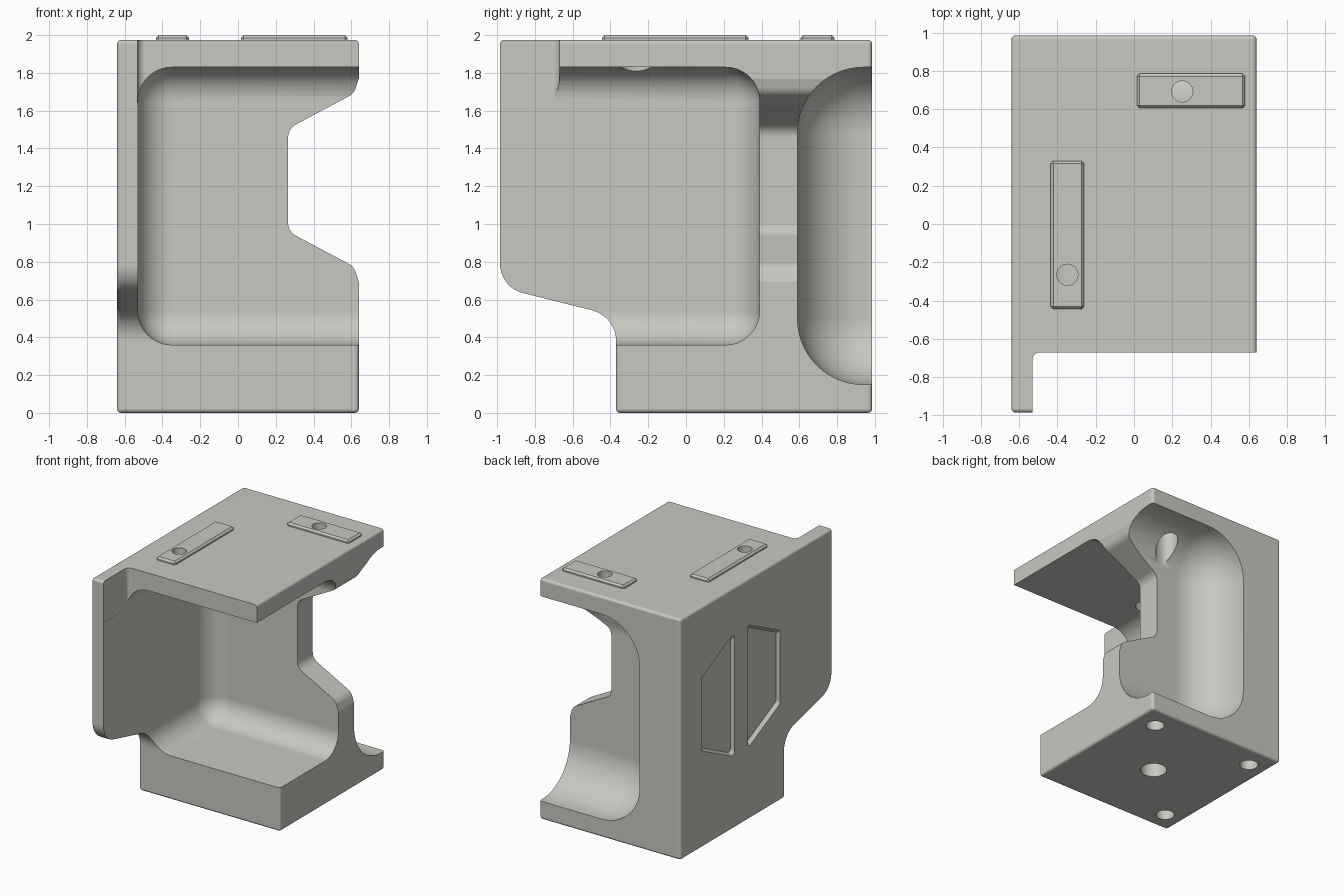
import bpy, bmesh, math
from mathutils import Vector

if "Cube" in bpy.data.objects:
    bpy.data.objects.remove(bpy.data.objects["Cube"])

grey = bpy.data.materials.new("light_grey")
grey.diffuse_color = (0.58, 0.58, 0.54, 1)
grey.use_nodes = True
grey.node_tree.nodes["Principled BSDF"].inputs["Base Color"].default_value = grey.diffuse_color


def make(name, bm):
    bmesh.ops.recalc_face_normals(bm, faces=bm.faces)
    me = bpy.data.meshes.new(name)
    bm.to_mesh(me)
    bm.free()
    me.materials.append(grey)
    ob = bpy.data.objects.new(name, me)
    bpy.context.collection.objects.link(ob)
    return ob


def bevel_sharp(bm, width, segments):
    edges = [e for e in bm.edges if e.calc_face_angle(0) > 0.6]
    bmesh.ops.bevel(bm, geom=edges, offset=width, segments=segments,
                    profile=0.5, affect='EDGES')


def rounded(corners, n=9):
    """Outline from (a, b, radius) corners."""
    out = []
    for i, (a, b, r) in enumerate(corners):
        p = Vector((a, b))
        if r == 0:
            out.append(p)
            continue
        u = (Vector(corners[i - 1][:2]) - p).normalized()
        v = (Vector(corners[(i + 1) % len(corners)][:2]) - p).normalized()
        th = u.angle(v)
        c = p + (u + v).normalized() * (r / math.sin(th / 2))
        d = r / math.tan(th / 2)
        s, e, phi = p + u * d - c, p + v * d - c, math.pi - th
        for k in range(n + 1):
            t = k / n
            out.append(c + (s * math.sin((1 - t) * phi) + e * math.sin(t * phi)) / math.sin(phi))
    return out


def prism(name, corners, axis, lo, hi, taper=1.0, bevel=0):
    """Extrude an outline along an axis, optionally tapering the far end."""
    pts = rounded(corners)
    mid = sum(pts, Vector((0, 0))) / len(pts)
    place = {'x': lambda p, t: (t, p.x, p.y),
             'y': lambda p, t: (p.x, t, p.y),
             'z': lambda p, t: (p.x, p.y, t)}[axis]
    bm = bmesh.new()
    v0 = [bm.verts.new(place(p, lo)) for p in pts]
    v1 = [bm.verts.new(place(mid + (p - mid) * taper, hi)) for p in pts]
    bm.faces.new(v0)
    bm.faces.new(v1[::-1])
    for i in range(len(pts)):
        j = (i + 1) % len(pts)
        bm.faces.new((v0[i], v1[i], v1[j], v0[j]))
    bmesh.ops.recalc_face_normals(bm, faces=bm.faces)
    if bevel:
        bevel_sharp(bm, bevel, 4)
    return make(name, bm)


def box(name, lo, hi, radius, segments):
    """Box with all edges rounded."""
    bm = bmesh.new()
    bmesh.ops.create_cube(bm, size=1)
    for v in bm.verts:
        v.co = Vector([hi[i] if v.co[i] > 0 else lo[i] for i in range(3)])
    bevel_sharp(bm, radius, segments)
    return make(name, bm)


def rod(x, y, z0, z1, r):
    bm = bmesh.new()
    bmesh.ops.create_cone(bm, cap_ends=True, segments=40, radius1=r, radius2=r, depth=z1 - z0)
    bmesh.ops.translate(bm, verts=bm.verts, vec=(x, y, (z0 + z1) / 2))
    return make("hole_cutter", bm)


def cut(ob, cutter, keep=False):
    bpy.context.view_layer.objects.active = ob
    m = ob.modifiers.new("cut", 'BOOLEAN')
    m.operation, m.solver, m.object = 'DIFFERENCE', 'EXACT', cutter
    bpy.ops.object.modifier_apply(modifier=m.name)
    if not keep:
        bpy.data.objects.remove(cutter)


# Main bracket body: side outline extruded across the width
body = prism("bracket_body", [(-0.37, 0, 0), (0.985, 0, 0), (0.985, 1.975, 0),
                              (-0.985, 1.975, 0), (-0.985, 0.665, 0.16), (-0.37, 0.512, 0.17)],
             'x', -0.64, 0.64, bevel=0.022)

# Space in front of the top plate, leaving the side wing
cut(body, prism("wing_cutter", [(-0.531, -1.5, 0), (1.2, -1.5, 0), (1.2, -0.67, 0),
                                (-0.531, -0.67, 0.04)], 'z', 1.64, 2.4))
# Front and rear cavities with generous inner fillets
cut(body, box("front_cavity_cutter", (-0.53, -1.7, 0.36), (1.5, 0.39, 1.83), 0.18, 10))
cut(body, box("rear_cavity_cutter", (-0.27, 0.59, 0.15), (1.5, 1.9, 1.83), 0.35, 14))
# Angled notch in the middle web
cut(body, prism("notch_cutter", [(0.72, 0.55, 0), (0.637, 0.70, 0), (0.615, 0.774, 0.08),
                                 (0.265, 0.96, 0.08), (0.265, 1.505, 0.08), (0.615, 1.691, 0.08),
                                 (0.637, 1.765, 0), (0.72, 1.91, 0)], 'y', 0.15, 0.78))

# Two shallow recessed panels on the left side
cut(body, prism("panel_cutter", [(0.72, 0.78, 0.03), (0.72, 1.41, 0.03),
                                 (0.275, 1.63, 0.03), (0.275, 0.56, 0.03)],
                'x', -0.665, -0.612, taper=0.9))
cut(body, prism("panel_cutter", [(-0.315, 0.78, 0.03), (-0.315, 1.41, 0.03),
                                 (0.13, 1.63, 0.03), (0.13, 0.56, 0.03)],
                'x', -0.665, -0.612, taper=0.9))

# Blind holes in the underside
for x, y, depth, r in ((0.46, 0.80, 0.11, 0.07), (-0.48, 0.80, 0.2, 0.07),
                       (-0.48, -0.20, 0.2, 0.07), (0.03, 0.27, 0.25, 0.10)):
    cut(body, rod(x, y, -0.1, depth, r))

# Raised locating keys on top, each with a counterbored screw hole
keys = [box("side_key", (-0.435, -0.445, 1.94), (-0.26, 0.33, 2.0), 0.014, 1),
        box("rear_key", (0.015, 0.605, 1.94), (0.58, 0.785, 2.0), 0.014, 1)]
for key, x, y, low in ((keys[0], -0.348, -0.265, 1.6), (keys[1], 0.252, 0.692, 1.45)):
    shaft = rod(x, y, 1.75, 2.2, 0.055)
    cut(key, shaft, keep=True)
    cut(body, shaft)
    cut(body, rod(x, y, low, 1.9, 0.085))

# Smooth fillets, crisp edges
for ob in [body] + keys:
    bpy.ops.object.select_all(action='DESELECT')
    ob.select_set(True)
    bpy.context.view_layer.objects.active = ob
    bpy.ops.object.shade_smooth_by_angle(angle=math.radians(32))
    w = ob.modifiers.new("even_normals", 'WEIGHTED_NORMAL')
    w.keep_sharp = True
